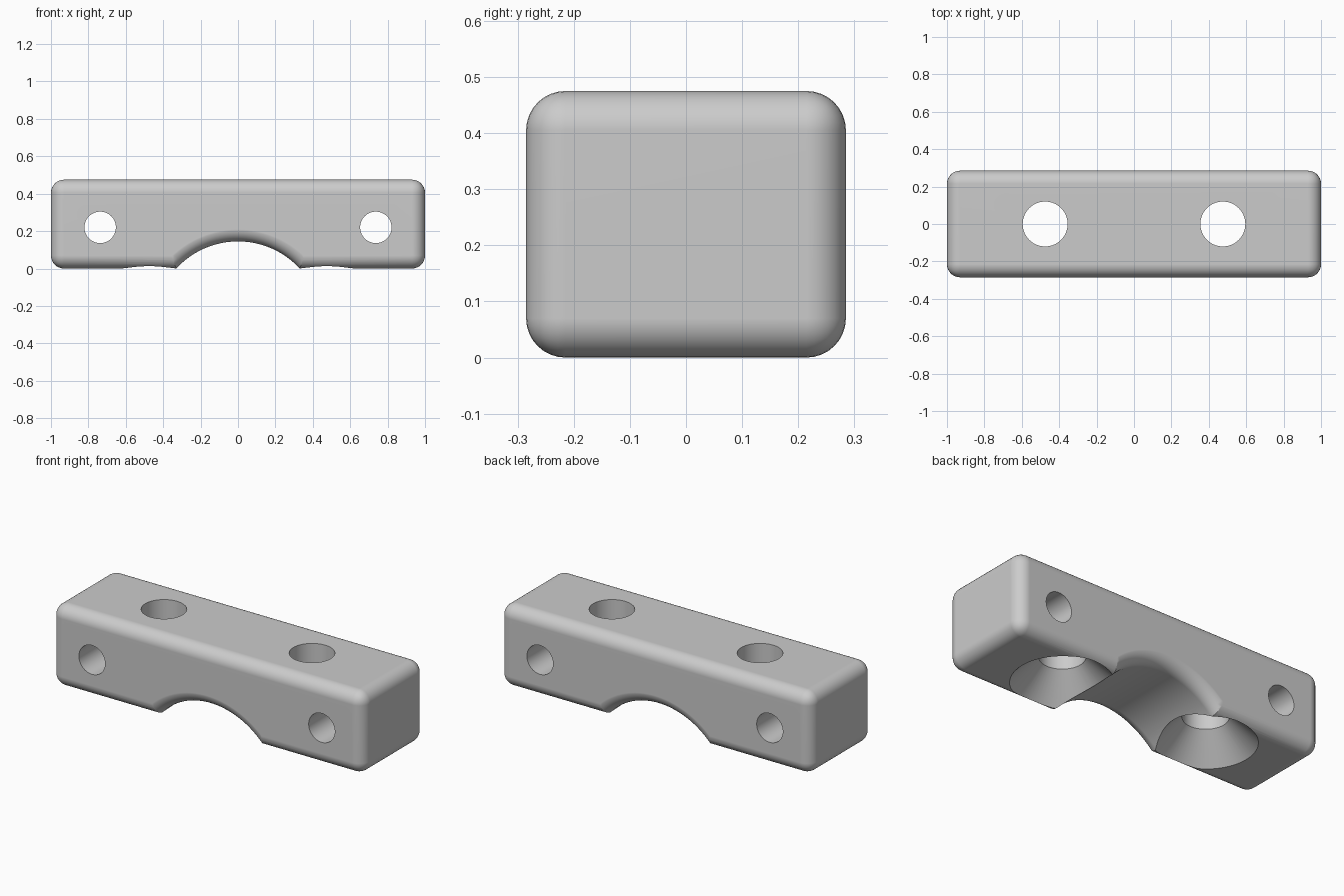
import bpy, bmesh, math
from mathutils import Matrix, Vector

default = bpy.data.objects.get("Cube")
if default:
    bpy.data.objects.remove(default)

LENGTH, DEPTH, HEIGHT, FILLET = 2.0, 0.57, 0.475, 0.07

grey = bpy.data.materials.new("plain_grey")
grey.use_nodes = True
colour = (0.6, 0.6, 0.6, 1)
grey.diffuse_color = colour
grey.node_tree.nodes["Principled BSDF"].inputs["Base Color"].default_value = colour


def make_object(name, bm):
    mesh = bpy.data.meshes.new(name)
    bmesh.ops.recalc_face_normals(bm, faces=bm.faces)
    bm.to_mesh(mesh)
    bm.free()
    mesh.materials.append(grey)
    obj = bpy.data.objects.new(name, mesh)
    bpy.context.collection.objects.link(obj)
    return obj


def lathe(name, profile, centre, along_y=False, steps=64):
    """Solid of revolution from (radius, distance along axis) points."""
    bm = bmesh.new()
    verts = [bm.verts.new((r, 0, h)) for r, h in profile]
    edges = [bm.edges.new(pair) for pair in zip(verts, verts[1:])]
    bmesh.ops.spin(bm, geom=verts + edges, cent=(0, 0, 0), axis=(0, 0, 1),
                   angle=math.tau, steps=steps)
    bmesh.ops.remove_doubles(bm, verts=bm.verts, dist=1e-5)
    if along_y:
        bm.transform(Matrix.Rotation(math.pi / 2, 4, "X"))
    bm.transform(Matrix.Translation(Vector(centre)))
    obj = make_object(name, bm)
    obj.hide_render = True
    return obj


# Rounded block
bm = bmesh.new()
bmesh.ops.create_cube(bm, size=1)
bm.transform(Matrix.Translation((0, 0, HEIGHT / 2)) @ Matrix.Diagonal((LENGTH, DEPTH, HEIGHT, 1)))
bmesh.ops.bevel(bm, geom=bm.edges[:], offset=FILLET, segments=8, profile=0.5, affect="EDGES")
block = make_object("clamp_block", bm)

# Saddle arch with flared, rounded rims front and back
RADIUS, DROP = 0.448, -0.303
start = DEPTH / 2 - FILLET + 0.0005
flare = []
for i in range(9):
    a = math.pi / 2 * i / 8
    flare.append((RADIUS + FILLET * (1 - math.cos(a)), start + FILLET * math.sin(a)))
flare += [(RADIUS + FILLET, 0.4), (0, 0.4)]
arch = [(r, -h) for r, h in reversed(flare)] + flare
cutters = [lathe("arch_cutter", arch, (0, 0, DROP), True, 128)]

# Countersunk vertical holes and plain cross holes
for side, word in ((-1, "right"), (1, "left")):
    cutters.append(lathe(word + "_countersink_cutter",
                         [(0, -0.05), (0.318, -0.05), (0.12, 0.148), (0.12, 0.6), (0, 0.6)],
                         (side * 0.475, 0, 0)))
    cutters.append(lathe(word + "_cross_hole_cutter",
                         [(0, -0.4), (0.084, -0.4), (0.084, 0.4), (0, 0.4)],
                         (side * 0.737, 0, 0.22), True))

bpy.ops.object.select_all(action="DESELECT")
bpy.context.view_layer.objects.active = block
block.select_set(True)
for cutter in cutters:
    mod = block.modifiers.new(cutter.name, "BOOLEAN")
    mod.operation = "DIFFERENCE"
    mod.solver = "EXACT"
    mod.object = cutter
    bpy.ops.object.modifier_apply(modifier=mod.name)
    bpy.data.objects.remove(cutter)

# Smooth fillets and bores, crisp rims, flat faces kept flat
bpy.ops.object.shade_smooth_by_angle(angle=math.radians(25))
weighted = block.modifiers.new("flat_face_normals", "WEIGHTED_NORMAL")
weighted.keep_sharp = True
